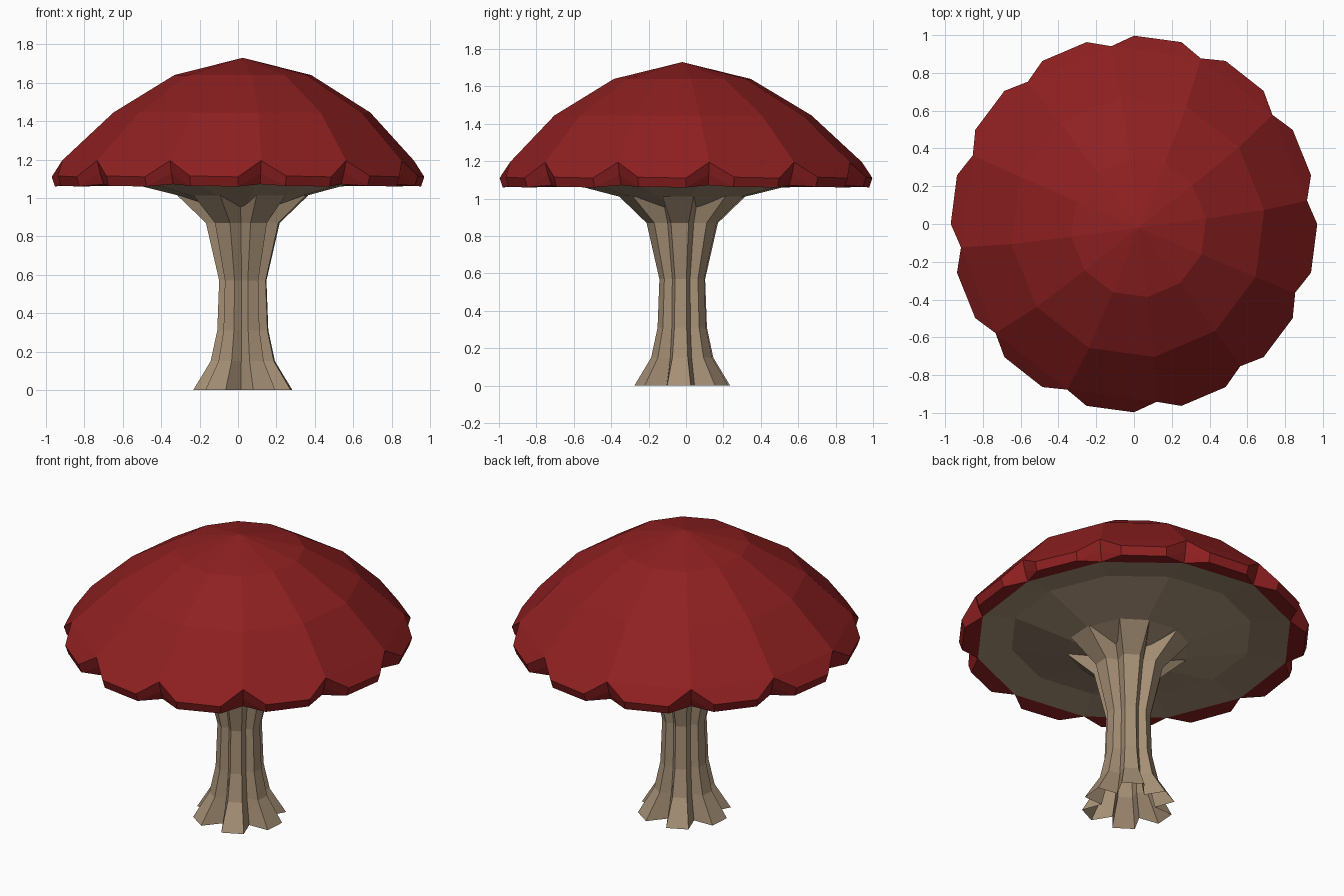
import bpy, math

if "Cube" in bpy.data.objects:
    bpy.data.objects.remove(bpy.data.objects["Cube"])

CX, CY = 0.025, -0.02   # crown and stem sit slightly off the rim centre


def material(name, rgb):
    m = bpy.data.materials.new(name)
    m.diffuse_color = (*rgb, 1)
    m.use_nodes = True
    m.node_tree.nodes["Principled BSDF"].inputs["Base Color"].default_value = m.diffuse_color
    return m


def polar(r, deg, z, cx=0.0, cy=0.0, sx=1.0, sy=1.0):
    a = math.radians(deg)
    return (cx + sx * r * math.cos(a), cy + sy * r * math.sin(a), z)


def build(name, verts, faces, mat):
    me = bpy.data.meshes.new(name)
    me.from_pydata(verts, [], faces)
    me.materials.append(mat)
    ob = bpy.data.objects.new(name, me)
    bpy.context.collection.objects.link(ob)
    return ob


def bridge(a, b, n):
    # quads between two rings of n vertices, ring a above ring b
    return [(a + i, b + i, b + (i + 1) % n, a + (i + 1) % n) for i in range(n)]


red = material("cap red", (0.272, 0.014, 0.015))
tan = material("stem tan", (0.38, 0.278, 0.18))

N = 12
ang = [7.5 + 30 * i for i in range(N)]

# Cap: faceted dome with a scalloped, turned-under rim
verts = [(CX, CY, 1.73)]


def ring(r, z, off=0.0, cx=0.0, cy=0.0):
    start = len(verts)
    verts.extend(polar(r, a + off, z, cx, cy, 0.985, 1.012) for a in ang)
    return start


r1 = ring(0.365, 1.64, 0, CX, CY)
r2 = ring(0.685, 1.445, 0, CX * 0.8, CY * 0.8)
un, ua, ub = ring(0.938, 1.195), ring(0.985, 1.115, 7.5), ring(0.985, 1.11, 22.5)
ln, la, lb = ring(0.92, 1.13), ring(0.968, 1.063, 7.5), ring(0.968, 1.06, 22.5)
g = ring(0.895, 1.072)
faces = [(0, r1 + i, r1 + (i + 1) % N) for i in range(N)]
faces += bridge(r1, r2, N) + bridge(r2, un, N)
for i in range(N):
    j = (i + 1) % N
    faces += [
        (un + i, ua + i, ub + i, un + j),          # scallop flap
        (un + i, ln + i, la + i, ua + i),          # rim edge
        (ua + i, la + i, lb + i, ub + i),
        (ub + i, lb + i, ln + j, un + j),
        (ln + i, g + i, la + i),                   # turned-under lip
        (la + i, g + i, g + j, lb + i),
        (lb + i, g + j, ln + j),
    ]
build("cap", verts, faces, red)

# Underside: flat outer band, then a funnel down to the stem
verts = []
u = [ring(0.895, 1.072), ring(0.685, 1.10, 0, CX / 2, CY / 2),
     ring(0.34, 1.012, 0, CX, CY), ring(0.15, 0.945, 0, CX, CY)]
faces = sum((bridge(a, b, N) for a, b in zip(u, u[1:])), [])
build("underside", verts, faces, tan)

# Stem: six lobes, flaring at top and foot (height, lobe r, groove r)
profile = [(1.012, 0.345, 0.19), (0.87, 0.195, 0.14), (0.57, 0.125, 0.095),
           (0.31, 0.135, 0.10), (0.15, 0.17, 0.115), (0.0, 0.262, 0.15)]
verts, faces = [], []
for z, tip, groove in profile:
    for k in range(6):
        mid = -4 + 60 * k
        verts += [polar(tip, mid - 14, z, CX, CY), polar(tip, mid + 14, z, CX, CY),
                  polar(groove, mid + 30, z, CX, CY)]
for s in range(len(profile) - 1):
    faces += bridge(18 * s, 18 * (s + 1), 18)
build("stem", verts, faces, tan)
